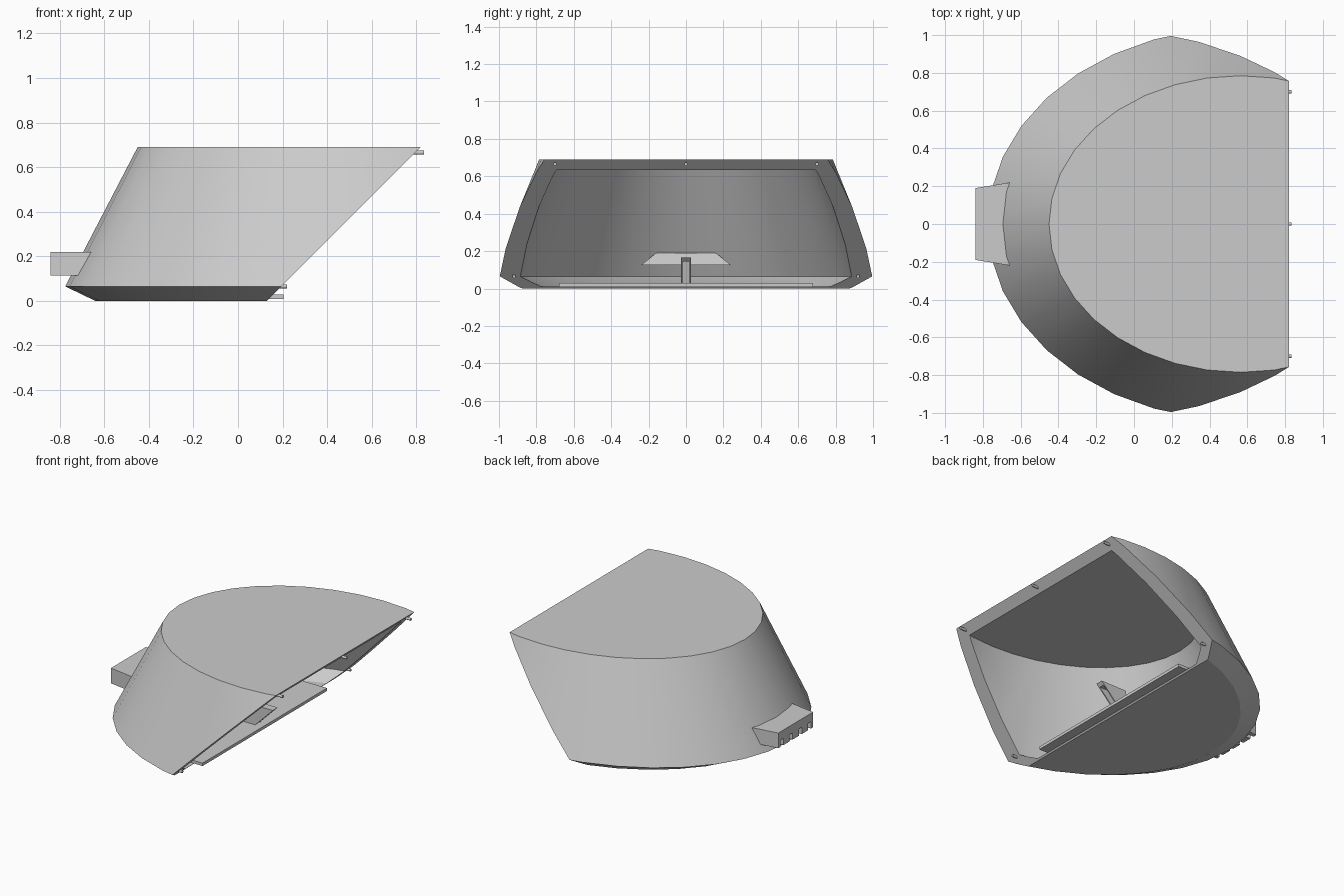
import bpy, bmesh
from math import sin, cos, tau, pi, radians
from mathutils import Vector, Matrix

cube = bpy.data.objects.get("Cube")
if cube:
    bpy.data.objects.remove(cube, do_unlink=True)

grey = bpy.data.materials.new("plain_grey")
grey.use_nodes = True
COLOUR = (0.6, 0.6, 0.6, 1)
grey.diffuse_color = COLOUR
grey.node_tree.nodes["Principled BSDF"].inputs["Base Color"].default_value = COLOUR

CENTRE_X = 0.565   # centre of every oval section
CUT_X = 0.13       # sloping mouth plane: x = z + CUT_X


def finish(name, bm):
    bmesh.ops.recalc_face_normals(bm, faces=bm.faces)
    mesh = bpy.data.meshes.new(name)
    bm.to_mesh(mesh)
    bm.free()
    mesh.materials.append(grey)
    obj = bpy.data.objects.new(name, mesh)
    bpy.context.collection.objects.link(obj)
    return obj


def loft(rings, cut=False):
    """Capped loft through rings of equal point count, optionally cut by the mouth plane."""
    bm = bmesh.new()
    rows = [[bm.verts.new(p) for p in ring] for ring in rings]
    n = len(rows[0])
    for low, high in zip(rows, rows[1:]):
        for i in range(n):
            j = (i + 1) % n
            bm.faces.new((low[i], low[j], high[j], high[i]))
    bm.faces.new(rows[0][::-1])
    bm.faces.new(rows[-1])
    if cut:
        bmesh.ops.bisect_plane(bm, geom=bm.verts[:] + bm.edges[:] + bm.faces[:],
                               plane_co=(CUT_X, 0, 0), plane_no=(1, 0, -1), clear_outer=True)
        bmesh.ops.holes_fill(bm, edges=[e for e in bm.edges if e.is_boundary])
    return bm


def oval(z, a, b, n=36):
    return [(CENTRE_X - a * cos(tau * i / n), b * sin(tau * i / n), z) for i in range(n)]


def add_box(bm, low, high):
    low, high = Vector(low), Vector(high)
    m = Matrix.Translation((low + high) / 2) @ Matrix.Diagonal((*(high - low), 1))
    bmesh.ops.create_cube(bm, size=1, matrix=m)


def carve(obj, cutter):
    """Subtract the cutter and throw it away."""
    cutter.hide_render = True
    mod = obj.modifiers.new("carve", "BOOLEAN")
    mod.operation, mod.solver, mod.object = "DIFFERENCE", "EXACT", cutter
    activate(obj)
    bpy.ops.object.modifier_apply(modifier=mod.name)
    bpy.data.objects.remove(cutter, do_unlink=True)


def activate(obj):
    bpy.ops.object.select_all(action="DESELECT")
    obj.select_set(True)
    bpy.context.view_layer.objects.active = obj


def prism_y(bm, outline, y0, y1):
    """Extrude an (x, z) outline from y0 to y1."""
    front = [bm.verts.new((x, y0, z)) for x, z in outline]
    back = [bm.verts.new((x, y1, z)) for x, z in outline]
    bm.faces.new(front)
    bm.faces.new(back[::-1])
    for i in range(len(front)):
        j = (i + 1) % len(front)
        bm.faces.new((front[i], back[i], back[j], front[j]))


# Hollow tapering hood with a chamfered base and a sloping mouth
hood = finish("hood", loft([oval(0, 1.205, 0.94), oval(0.065, 1.34, 1.04),
                            oval(0.69, 1.015, 0.785)], cut=True))
hollow = finish("hollow", loft([oval(0.01, 1.1, 0.84), oval(0.065, 1.25, 0.93),
                                oval(0.635, 0.94, 0.71)]))
carve(hood, hollow)
activate(hood)
bpy.ops.object.shade_smooth_by_angle(angle=radians(25))

# Flared block on the rounded end, with four slots in its lower edge
plan = [(-0.84, -0.19), (-0.655, -0.22), (-0.655, 0.22), (-0.84, 0.19)]
block = finish("end_block", loft([[(x, y, z) for x, y in plan] for z in (0.115, 0.22)]))
bm = bmesh.new()
for y in (-0.15, -0.05, 0.05, 0.15):
    add_box(bm, (-0.9, y - 0.016, 0.05), (-0.8, y + 0.016, 0.162))
carve(block, finish("slots", bm))

# Sloping ledge inside, behind the block
low = [(-0.64, -0.24, 0.125), (-0.53, -0.24, 0.125), (-0.53, 0.24, 0.125), (-0.64, 0.24, 0.125)]
high = [(-0.64, -0.16, 0.19), (-0.6, -0.16, 0.19), (-0.6, 0.16, 0.19), (-0.64, 0.16, 0.19)]
finish("inner_ledge", loft([low, high]))

# Lip plate lying on the floor and reaching out of the mouth
bm = bmesh.new()
add_box(bm, (0, -0.68, 0.009), (0.205, 0.68, 0.029))
finish("lip_plate", bm)

# Open-fronted catch: two cheeks, a top and a sloping back
bm = bmesh.new()
cheek = [(0.06, 0.029), (0.15, 0.029), (0.285, 0.165), (0.09, 0.165)]
for side in (-1, 1):
    prism_y(bm, cheek, side * 0.018, side * 0.026)
prism_y(bm, [(0.09, 0.145), (0.265, 0.145), (0.285, 0.165), (0.09, 0.165)], -0.018, 0.018)
prism_y(bm, [(0.06, 0.029), (0.1, 0.029), (0.13, 0.145), (0.09, 0.145)], -0.018, 0.018)
finish("catch", bm)

# Locating pins around the mouth rim
pins = [("top", y, 0.665, 0.835) for y in (-0.7, 0, 0.7)]
pins += [("base", y, 0.065, 0.22) for y in (-0.92, 0.92)]
for i, (place, y, z, tip) in enumerate(pins):
    bm = bmesh.new()
    m = Matrix.Translation((tip - 0.025, y, z)) @ Matrix.Rotation(pi / 2, 4, "Y")
    bmesh.ops.create_cone(bm, cap_ends=True, segments=12, radius1=0.009, radius2=0.009,
                          depth=0.05, matrix=m)
    pin = finish(f"{place}_pin_{i + 1}", bm)
    activate(pin)
    bpy.ops.object.shade_smooth_by_angle(angle=radians(40))
